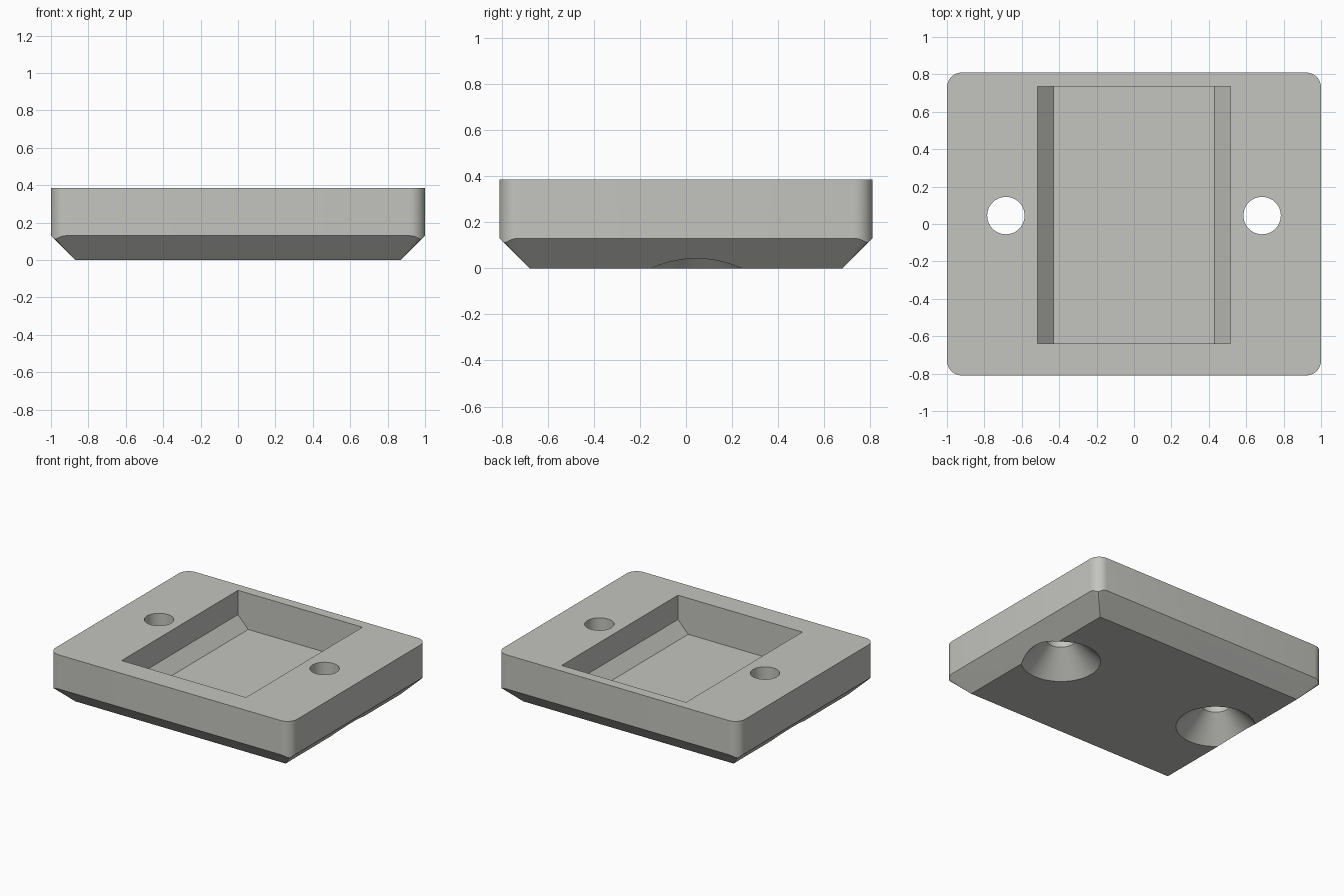
import bpy, bmesh, math

if "Cube" in bpy.data.objects:
    bpy.data.objects.remove(bpy.data.objects["Cube"])

HX, HY, H = 1.0, 0.81, 0.385      # half width, half depth, height
CH, R, SEG = 0.13, 0.08, 8        # bottom chamfer, corner radius, corner steps

mat = bpy.data.materials.new("warm grey")
mat.diffuse_color = (0.55, 0.55, 0.52, 1)
mat.use_nodes = True
mat.node_tree.nodes["Principled BSDF"].inputs["Base Color"].default_value = mat.diffuse_color


def make(name, bm):
    bmesh.ops.remove_doubles(bm, verts=bm.verts, dist=1e-5)
    bmesh.ops.recalc_face_normals(bm, faces=bm.faces)
    me = bpy.data.meshes.new(name)
    bm.to_mesh(me)
    bm.free()
    me.materials.append(mat)
    ob = bpy.data.objects.new(name, me)
    bpy.context.collection.objects.link(ob)
    return ob


# Plate: rounded upright corners, chamfered base tapering to sharp corners
bm = bmesh.new()
top, mid, base = [], [], []
for q, (sx, sy) in enumerate([(1, 1), (-1, 1), (-1, -1), (1, -1)]):
    corner = bm.verts.new((sx * (HX - CH), sy * (HY - CH), 0))
    for i in range(SEG + 1):
        t = q * math.pi / 2 + i / SEG * math.pi / 2
        c, s = math.cos(t), math.sin(t)
        x, y = sx * (HX - R) + R * c, sy * (HY - R) + R * s
        ix, iy = R * (1 - abs(c)), R * (1 - abs(s))
        dip = (ix ** -3 + iy ** -3) ** (-1 / 3) if 0 < i < SEG else 0
        top.append(bm.verts.new((x, y, H)))
        mid.append(bm.verts.new((x, y, CH - dip)))
        base.append(corner)
n = len(top)
for i in range(n):
    j = (i + 1) % n
    bm.faces.new((top[i], mid[i], mid[j], top[j]))
    if base[i] is base[j]:
        bm.faces.new((mid[i], base[i], mid[j]))
    else:
        bm.faces.new((mid[i], base[i], base[j], mid[j]))
bm.faces.new(top)
bm.faces.new(base[::SEG + 1])
plate = make("mounting_plate", bm)

# Pocket: straight walls with sloped strips along the left and right of its floor
bm = bmesh.new()
profile = [(-0.515, 0.5), (-0.515, 0.203), (-0.43, 0.115),
           (0.43, 0.115), (0.515, 0.203), (0.515, 0.5)]
ends = [[bm.verts.new((x, y, z)) for x, z in profile] for y in (-0.64, 0.735)]
for e in ends:
    bm.faces.new(e)
for i in range(len(profile)):
    j = (i + 1) % len(profile)
    bm.faces.new((ends[0][i], ends[0][j], ends[1][j], ends[1][i]))
cutters = [make("pocket_cutter", bm)]

# Screw holes: straight bore widening to a countersink underneath
for side, sx in (("left", -1), ("right", 1)):
    bm = bmesh.new()
    rings = []
    for r, z in [(0.32, -0.05), (0.10, 0.17), (0.10, 0.5)]:
        rings.append([bm.verts.new((sx * 0.685 + r * math.cos(k * math.tau / 48),
                                    0.045 + r * math.sin(k * math.tau / 48), z))
                      for k in range(48)])
    for a, b in zip(rings, rings[1:]):
        for k in range(48):
            m = (k + 1) % 48
            bm.faces.new((a[k], a[m], b[m], b[k]))
    bm.faces.new(rings[0])
    bm.faces.new(rings[-1])
    cutters.append(make(side + "_hole_cutter", bm))

# Cut everything out of the plate, then shade curved areas smooth
bpy.context.view_layer.objects.active = plate
plate.select_set(True)
for c in cutters:
    c.hide_render = True
    mod = plate.modifiers.new(c.name, 'BOOLEAN')
    mod.operation = 'DIFFERENCE'
    mod.solver = 'EXACT'
    mod.object = c
    bpy.ops.object.modifier_apply(modifier=mod.name)
for c in cutters:
    bpy.data.objects.remove(c)
bpy.ops.object.shade_smooth_by_angle(angle=math.radians(25))
